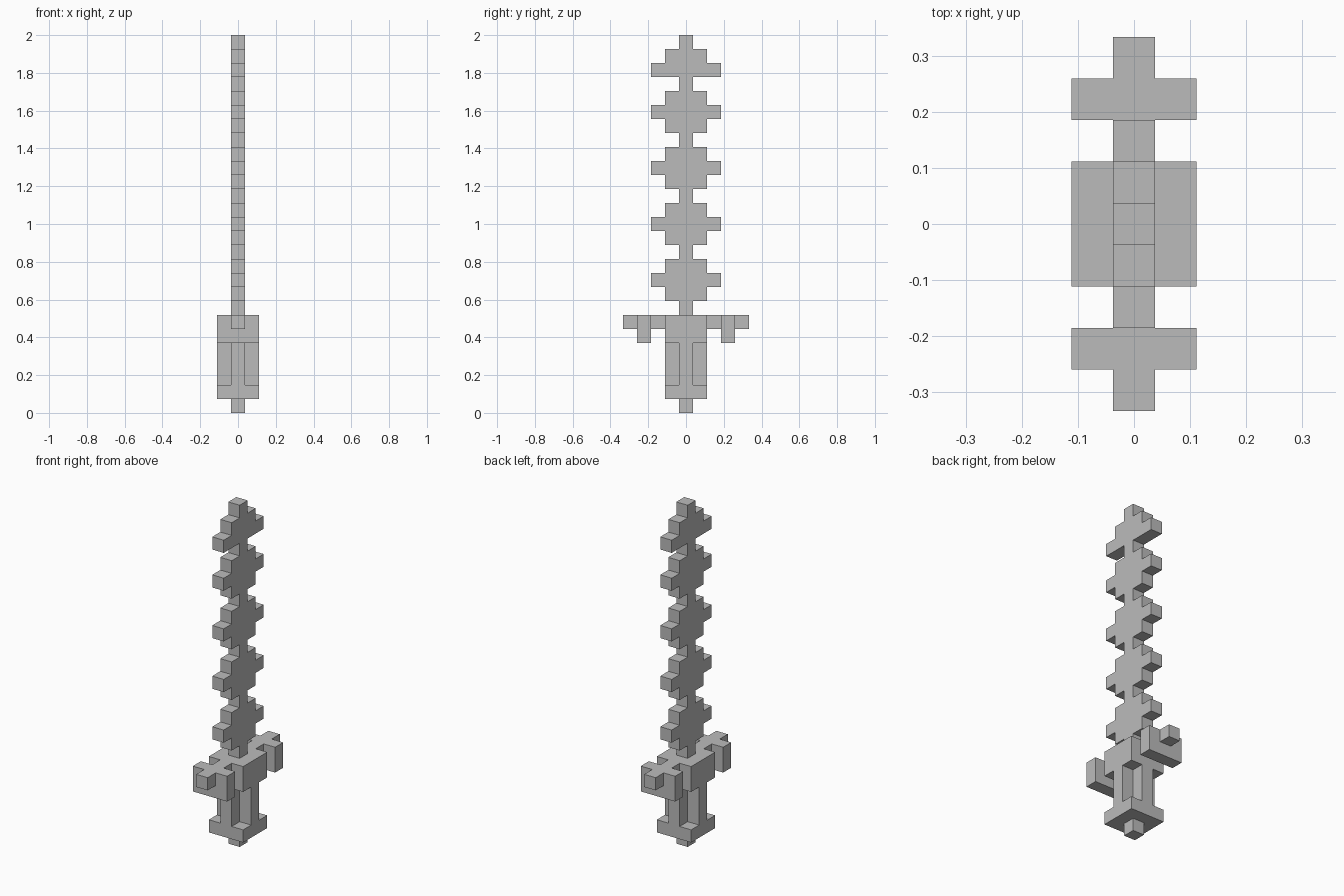
import bpy
import bmesh
from mathutils import Vector

if "Cube" in bpy.data.objects:
    bpy.data.objects.remove(bpy.data.objects["Cube"], do_unlink=True)

U = 2 / 27  # one block; the sword is 27 blocks tall

grey = bpy.data.materials.new("plain grey")
grey.use_nodes = True
grey.diffuse_color = (0.5, 0.5, 0.5, 1)
grey.node_tree.nodes["Principled BSDF"].inputs["Base Color"].default_value = (0.5, 0.5, 0.5, 1)


def prism(name, outline, sweep):
    """Extrude a closed outline (in blocks) along a sweep vector."""
    bm = bmesh.new()
    face = bm.faces.new([bm.verts.new(Vector(p) * U) for p in outline])
    moved = bmesh.ops.extrude_face_region(bm, geom=[face], use_keep_orig=True)
    verts = [g for g in moved["geom"] if isinstance(g, bmesh.types.BMVert)]
    bmesh.ops.translate(bm, verts=verts, vec=Vector(sweep) * U)
    bmesh.ops.recalc_face_normals(bm, faces=bm.faces)
    mesh = bpy.data.meshes.new(name)
    bm.to_mesh(mesh)
    bm.free()
    mesh.materials.append(grey)
    obj = bpy.data.objects.new(name, mesh)
    bpy.context.collection.objects.link(obj)
    return obj


def box(name, half_x, y0, y1, z0, z1):
    outline = [(-half_x, y0, z0), (half_x, y0, z0), (half_x, y1, z0), (-half_x, y1, z0)]
    return prism(name, outline, (0, 0, z1 - z0))


# Handle: pommel, base block, cross-shaped grip, guard block
box("pommel", 0.5, -0.5, 0.5, 0, 1)
box("handle_base", 1.5, -1.5, 1.5, 1, 2)
a, b = 0.5, 1.5
quarter = [(b, -a), (b, a), (a, a)]
cross = []
for turn in range(4):
    cross += [(x, y, 2) for x, y in quarter]
    quarter = [(-y, x) for x, y in quarter]
prism("grip", cross, (0, 0, 3))
box("guard_block", 1.5, -1.5, 1.5, 5, 7)

# Guard arms, front and back
for label, s in (("front", -1), ("back", 1)):
    box(label + "_guard_arm", 0.5, 1.5 * s, 2.5 * s, 6, 7)
    box(label + "_guard_end", 1.5, 2.5 * s, 3.5 * s, 5, 7)
    box(label + "_guard_tip", 0.5, 3.5 * s, 4.5 * s, 6, 7)

# Blade: stepped silhouette, one half-width per block of height
widths = [0.5, 1.5, 2.5, 1.5] * 4 + [0.5, 2.5, 1.5, 0.5]
edge = []
for i, w in enumerate(widths):
    edge += [(w, 7 + i), (w, 8 + i)]
silhouette = [(-0.5, y, z) for y, z in edge] + [(-0.5, -y, z) for y, z in reversed(edge)]
prism("blade", silhouette, (1, 0, 0))
